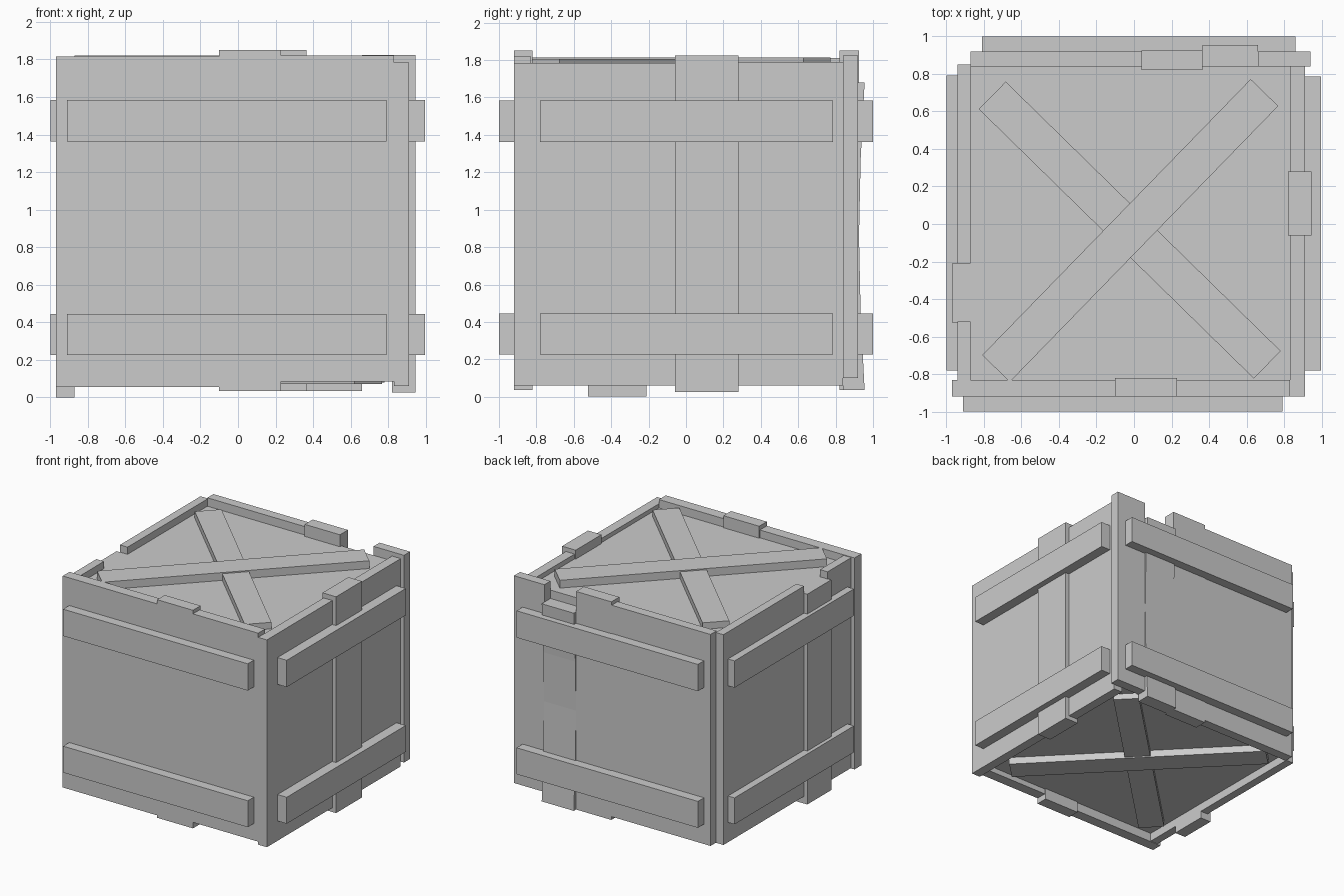
import bpy
import bmesh
from math import atan2, hypot, sin, pi
from mathutils import Matrix

if "Cube" in bpy.data.objects:
    bpy.data.objects.remove(bpy.data.objects["Cube"])

# One plain grey for the whole crate
GREY = (0.6, 0.6, 0.6, 1)
grey = bpy.data.materials.new("plain grey")
grey.use_nodes = True
grey.diffuse_color = GREY
grey.node_tree.nodes["Principled BSDF"].inputs["Base Color"].default_value = GREY


def finish(name, bm):
    mesh = bpy.data.meshes.new(name)
    bm.to_mesh(mesh)
    bm.free()
    mesh.materials.append(grey)
    obj = bpy.data.objects.new(name, mesh)
    bpy.context.collection.objects.link(obj)
    return obj


def board(name, x, y, z):
    """Box filling three (low, high) ranges."""
    bm = bmesh.new()
    bmesh.ops.create_cube(bm, size=1)
    for v in bm.verts:
        v.co = [r[0] if c < 0 else r[1] for c, r in zip(v.co, (x, y, z))]
    return finish(name, bm)


def brace(name, start, end, width, z):
    """Flat board laid between two points on the lid or floor."""
    dx, dy = end[0] - start[0], end[1] - start[1]
    bm = bmesh.new()
    bmesh.ops.create_cube(bm, size=1)
    bm.transform(Matrix.Translation(((start[0] + end[0]) / 2, (start[1] + end[1]) / 2, sum(z) / 2))
                 @ Matrix.Rotation(atan2(dy, dx), 4, "Z")
                 @ Matrix.Diagonal((hypot(dx, dy), width, z[1] - z[0], 1)))
    return finish(name, bm)


# Front wall: two panels and a raised plank
FRONT = (-0.92, -0.83)
board("front_panel_right", (-0.97, -0.10), FRONT, (0.055, 1.815))
board("front_plank", (-0.10, 0.23), (-0.92, -0.82), (0.035, 1.85))
board("front_panel_left", (0.23, 0.83), FRONT, (0.085, 1.82))

# Left wall: two panels and a raised plank
LEFT = (0.83, 0.91)
board("left_panel_front", LEFT, (-0.92, -0.06), (0.06, 1.785))
board("left_plank", (0.82, 0.945), (-0.06, 0.28), (0.025, 1.825))
board("left_panel_back", LEFT, (0.28, 0.84), (0.06, 1.79))

# Right wall: two panels and a dropped plank
RIGHT = (-0.94, -0.87)
board("right_panel_front", RIGHT, (-0.83, -0.52), (0.06, 1.81))
board("right_plank", (-0.97, -0.87), (-0.525, -0.21), (0.0, 1.75))
board("right_panel_back", RIGHT, (-0.21, 0.85), (0.06, 1.81))

# Back wall: one wide panel and three loose planks
BACK = (0.84, 0.92)
board("back_panel", (-0.87, 0.04), BACK, (0.06, 1.82))
board("back_plank_tall", (0.04, 0.365), (0.82, 0.925), (0.035, 1.85))
bowed = board("back_plank_short", (0.365, 0.66), (0.84, 0.955), (0.035, 1.68))
board("back_plank_corner", (0.66, 0.94), BACK, (0.10, 1.825))

# Warp the short plank inward at mid height
bm = bmesh.new()
bm.from_mesh(bowed.data)
uprights = [e for e in bm.edges if abs(e.verts[0].co.z - e.verts[1].co.z) > 1]
bmesh.ops.subdivide_edges(bm, edges=uprights, cuts=3, use_grid_fill=True)
for v in bm.verts:
    if v.co.y > 0.9:
        v.co.y -= 0.03 * sin(pi * (v.co.z - 0.035) / 1.645)
bm.to_mesh(bowed.data)
bm.free()

# Horizontal slats, two around each side
for level, z in (("lower", (0.225, 0.445)), ("upper", (1.362, 1.585))):
    board(f"front_slat_{level}", (-0.91, 0.79), (-1.0, -0.92), z)
    board(f"back_slat_{level}", (-0.81, 0.86), (0.92, 1.0), z)
    board(f"left_slat_{level}", (0.91, 0.995), (-0.78, 0.785), z)
    board(f"right_slat_{level}", (-1.0, -0.94), (-0.78, 0.79), z)

# Recessed lid and floor, each with crossed braces
INNER_X, INNER_Y = (-0.87, 0.83), (-0.83, 0.84)
board("lid", INNER_X, INNER_Y, (1.68, 1.75))
board("floor", INNER_X, INNER_Y, (0.13, 0.20))
brace("lid_brace_long", (-0.735, -0.77), (0.695, 0.70), 0.205, (1.74, 1.815))
brace("lid_brace_cut_back", (-0.755, 0.685), (-0.03, -0.025), 0.205, (1.74, 1.805))
brace("lid_brace_cut_front", (-0.01, -0.045), (0.71, -0.75), 0.205, (1.74, 1.805))
brace("floor_brace_long", (-0.735, 0.77), (0.695, -0.70), 0.205, (0.07, 0.14))
brace("floor_brace_cut_front", (-0.755, -0.685), (-0.03, 0.025), 0.205, (0.08, 0.14))
brace("floor_brace_cut_back", (-0.01, 0.045), (0.71, 0.75), 0.205, (0.08, 0.14))
